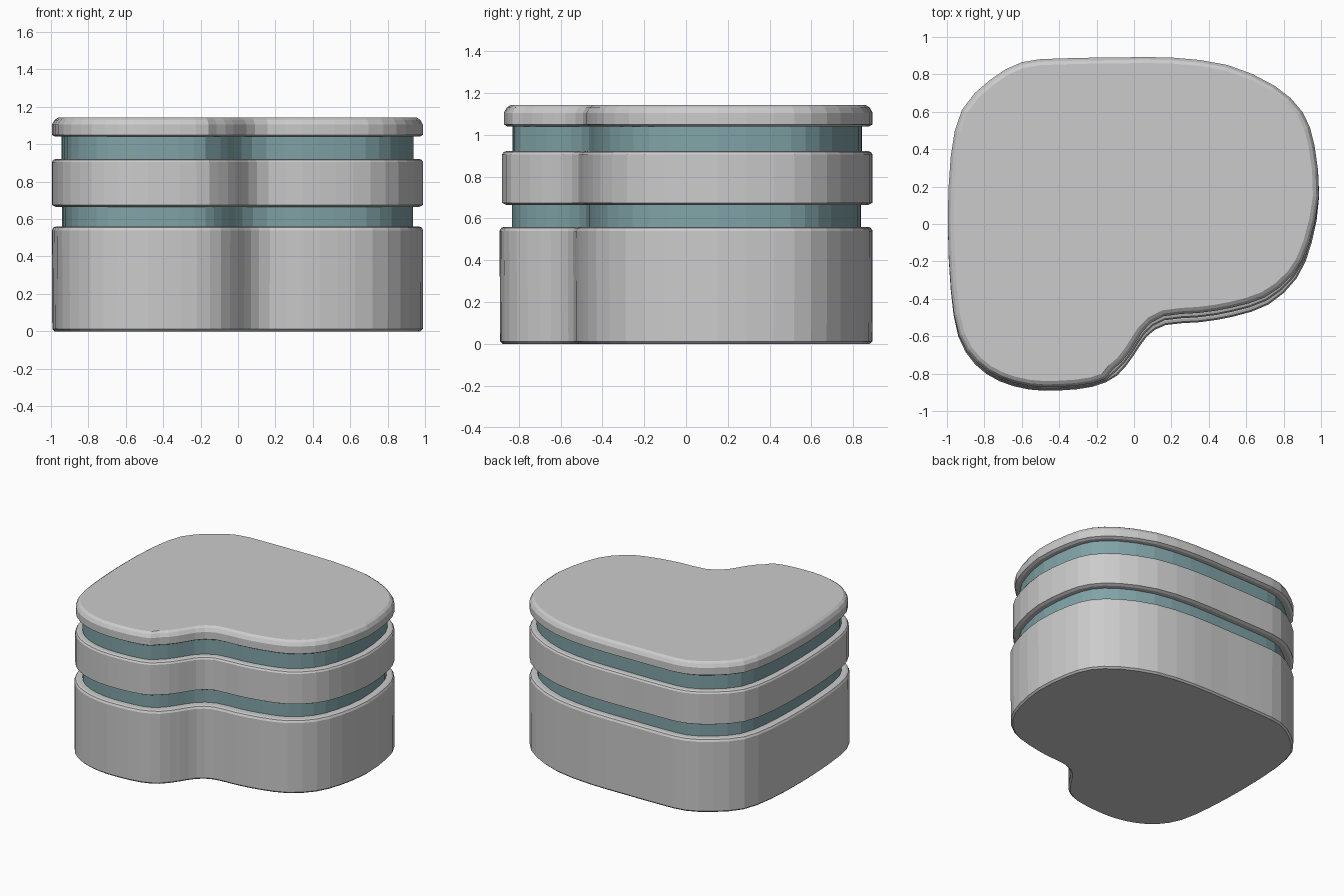
import bpy
import bmesh
from mathutils import Vector

cube = bpy.data.objects.get("Cube")
if cube:
    bpy.data.objects.remove(cube)


def make_material(name, color):
    mat = bpy.data.materials.new(name)
    mat.use_nodes = True
    mat.diffuse_color = color
    mat.node_tree.nodes["Principled BSDF"].inputs["Base Color"].default_value = color
    return mat


grey = make_material("light grey", (0.6, 0.6, 0.6, 1))
teal = make_material("muted teal", (0.22, 0.37, 0.39, 1))

# Plan outline, counter-clockwise from the front of the left lobe
CONTROL = [Vector(p) for p in (
    (-.4, -.89), (-.22, -.87), (-.09, -.81), (0, -.7), (.07, -.6), (.17, -.54),
    (.35, -.525), (.53, -.495), (.72, -.43), (.87, -.29), (.95, -.1), (.99, .15),
    (.965, .42), (.9, .6), (.75, .74), (.5, .85), (.2, .89), (-.1, .89),
    (-.4, .885), (-.6, .865), (-.77, .77), (-.92, .61), (-.98, .36), (-.995, 0),
    (-.98, -.35), (-.94, -.6), (-.85, -.75), (-.72, -.84), (-.56, -.885))]


def smooth_closed(points, steps=2):
    """Closed Catmull-Rom curve through the points."""
    result = []
    count = len(points)
    for i in range(count):
        a, b, c, d = (points[(i + k) % count] for k in (-1, 0, 1, 2))
        for s in range(steps):
            t = s / steps
            result.append(0.5 * (2 * b + (c - a) * t + (2 * a - 5 * b + 4 * c - d) * t ** 2
                                 + (3 * b - a - 3 * c + d) * t ** 3))
    return result


OUTLINE = smooth_closed(CONTROL)


def ring(inset, setback):
    """Outline moved inwards; setback pulls in only the front-facing side."""
    points = []
    for i, p in enumerate(OUTLINE):
        along = (OUTLINE[(i + 1) % len(OUTLINE)] - OUTLINE[i - 1]).normalized()
        outward = Vector((along.y, -along.x))
        weight = max(0, -outward.y) * (1 if p.x > -0.1 else 0.4)
        points.append(p - outward * (inset + setback * weight))
    return points


def layer(name, material, profile, setback=0):
    """Loft the outline through (height, inset) pairs and cap both ends."""
    bm = bmesh.new()
    rings = [[bm.verts.new((p.x, p.y, z)) for p in ring(inset, setback)]
             for z, inset in profile]
    for low, high in zip(rings, rings[1:]):
        for i in range(len(low)):
            j = (i + 1) % len(low)
            bm.faces.new((low[i], low[j], high[j], high[i]))
    bm.faces.new(rings[0][::-1])
    bm.faces.new(rings[-1])
    mesh = bpy.data.meshes.new(name)
    bm.to_mesh(mesh)
    bm.free()
    mesh.materials.append(material)
    obj = bpy.data.objects.new(name, mesh)
    bpy.context.collection.objects.link(obj)


# Solid slabs with softened rims
layer("base_slab", grey, [(0, .015), (.012, .002), (.54, 0), (.555, .008), (.56, .022)])
layer("middle_slab", grey,
      [(.665, .02), (.675, 0), (.905, 0), (.917, .008), (.922, .022)], .027)
layer("top_slab", grey, [(1.04, .018), (1.05, 0), (1.105, 0), (1.13, .014), (1.142, .032)], .05)

# Recessed bands between the slabs
layer("lower_band", teal, [(.555, .055), (.67, .055)], .01)
layer("upper_band", teal, [(.917, .05), (1.045, .05)], .03)
